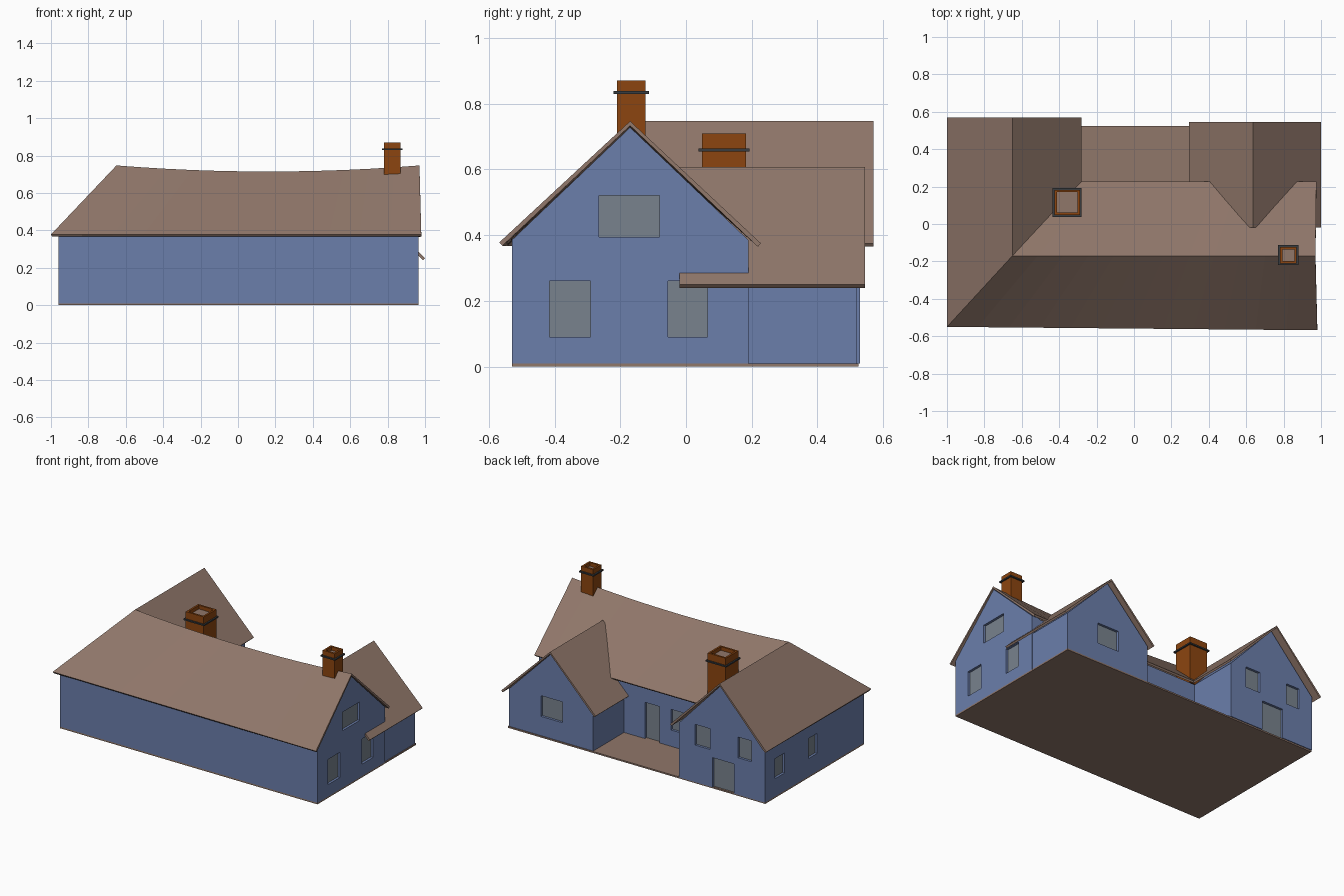
import bpy, bmesh

if "Cube" in bpy.data.objects:
    bpy.data.objects.remove(bpy.data.objects["Cube"])


def material(name, rgb):
    m = bpy.data.materials.new(name)
    m.diffuse_color = (*rgb, 1)
    m.use_nodes = True
    m.node_tree.nodes["Principled BSDF"].inputs["Base Color"].default_value = m.diffuse_color
    return m


BLUE = material("blue_wall", (0.147, 0.209, 0.407))
BROWN = material("brown_roof", (0.279, 0.184, 0.144))
BRICK = material("orange_brick", (0.262, 0.060, 0.005))
GLASS = material("grey_glass", (0.190, 0.225, 0.270))
DARK = material("dark_band", (0.04, 0.045, 0.05))


def finish(name, bm, mat):
    me = bpy.data.meshes.new(name)
    bm.to_mesh(me)
    bm.free()
    ob = bpy.data.objects.new(name, me)
    bpy.context.collection.objects.link(ob)
    me.materials.append(mat)
    return ob


def add_box(bm, lo, hi):
    vs = bmesh.ops.create_cube(bm, size=1)["verts"]
    for v in vs:
        for i in range(3):
            v.co[i] = lo[i] if v.co[i] < 0 else hi[i]
    return vs


def box(name, lo, hi, mat):
    bm = bmesh.new()
    add_box(bm, lo, hi)
    return finish(name, bm, mat)


def gable_prism(name, axis, a, b, lo, hi, z0, eave, peak, mat):
    """Gabled block running from a to b along the axis (0 = x, 1 = y)."""
    prof = [(lo, z0), (hi, z0), (hi, eave), ((lo + hi) / 2, peak), (lo, eave)]
    bm = bmesh.new()
    vs = [bm.verts.new((a, p, z) if axis == 0 else (p, a, z)) for p, z in prof]
    f = bm.faces.new(vs)
    r = bmesh.ops.extrude_face_region(bm, geom=[f])
    for v in r["geom"]:
        if isinstance(v, bmesh.types.BMVert):
            v.co[axis] = b
    bmesh.ops.recalc_face_normals(bm, faces=bm.faces)
    return finish(name, bm, mat)


# Floor plate and walls
box("floor", (-0.96, -0.53, 0), (0.965, 0.525, 0.01), BROWN)
walls = [
    box("main_walls", (-0.96, -0.53, 0.01), (0.965, 0.19, 0.38), BLUE),
    gable_prism("main_gable", 0, 0.90, 0.965, -0.53, 0.19, 0.38, 0.385, 0.728, BLUE),
    gable_prism("left_wing_walls", 1, 0.19, 0.53, -0.96, -0.32, 0.01, 0.38, 0.722, BLUE),
    gable_prism("right_wing_walls", 1, 0.19, 0.52, 0.33, 0.96, 0.01, 0.262, 0.582, BLUE),
]

# Windows and doors: axis, wall position, outward sign, span along wall, heights
OPENINGS = [
    (0, 0.965, 1, -0.415, -0.29, 0.09, 0.26),
    (0, 0.965, 1, -0.055, 0.065, 0.09, 0.26),
    (0, 0.965, 1, -0.265, -0.08, 0.395, 0.52),
    (0, -0.96, -1, 0.32, 0.42, 0.13, 0.265),
    (0, -0.96, -1, -0.03, 0.065, 0.13, 0.265),
    (1, 0.53, 1, -0.86, -0.76, 0.26, 0.40),
    (1, 0.53, 1, -0.55, -0.44, 0.26, 0.40),
    (1, 0.53, 1, -0.73, -0.57, 0.0, 0.21),
    (1, 0.52, 1, 0.56, 0.72, 0.14, 0.28),
    (1, 0.19, 1, 0.065, 0.175, 0.0, 0.255),
    (1, 0.19, 1, -0.12, -0.02, 0.12, 0.26),
]
cut, panes = bmesh.new(), bmesh.new()
for axis, pos, s, a, b, z0, z1 in OPENINGS:
    for bm, d0, d1, zb in ((cut, -0.02, 0.02, z0), (panes, -0.024, -0.016, max(z0, 0.011))):
        e0, e1 = sorted((pos + s * d0, pos + s * d1))
        if axis == 0:
            add_box(bm, (e0, a, zb), (e1, b, z1))
        else:
            add_box(bm, (a, e0, zb), (b, e1, z1))
cutter = finish("opening_cutter", cut, BLUE)
cutter.hide_render = True
cutter.hide_viewport = True
cutter.display_type = 'WIRE'
finish("window_panes", panes, GLASS)
for w in walls:
    m = w.modifiers.new("openings", 'BOOLEAN')
    m.operation = 'DIFFERENCE'
    m.solver = 'EXACT'
    m.object = cutter


def roof(name, faces):
    bm = bmesh.new()
    for f in faces:
        bm.faces.new([bm.verts.new(p) for p in f])
    bmesh.ops.remove_doubles(bm, verts=bm.verts, dist=0.0005)
    bm.normal_update()
    for f in bm.faces:
        if f.normal.z < 0:
            f.normal_flip()
    ob = finish(name, bm, BROWN)
    m = ob.modifiers.new("thickness", 'SOLIDIFY')
    m.thickness = 0.014
    m.offset = -1
    return ob


# Main roof with sagging ridge, hipped and turning into the left wing
N = 12


def lerp(a, b, t):
    return a + (b - a) * t


def ridge(t):
    return (lerp(-0.65, 0.97, t), -0.17, 0.747 - 0.13 * t * (1 - t))


def front(t):
    return (lerp(-1.0, 0.98, t), lerp(-0.55, -0.568, t), 0.378)


def rear(t):
    return (lerp(-0.28, 0.975, t), 0.228, 0.375)


slopes = []
for i in range(N):
    t, u = i / N, (i + 1) / N
    slopes += [(front(t), front(u), ridge(u), ridge(t)),
               (ridge(t), ridge(u), rear(u), rear(t))]
slopes += [(front(0), ridge(0), (-0.65, 0.57, 0.747), (-1.0, 0.57, 0.378)),
           (ridge(0), rear(0), (-0.28, 0.57, 0.375), (-0.65, 0.57, 0.747))]
roof("main_roof", slopes)

# Lower right wing roof
roof("right_wing_roof", [
    ((0.635, -0.02, 0.608), (x, -0.02, z), (x, 0.545, z), (0.635, 0.545, 0.608))
    for x, z in ((0.295, 0.265), (1.0, 0.25))])


# Chimneys: hollow brick stack, dark band and recessed cap
def chimney(name, x0, x1, y0, y1, z0, z1, band):
    bm = bmesh.new()
    add_box(bm, (x0, y0, z0), (x1, y1, z1))
    bm.normal_update()
    top = max(bm.faces, key=lambda f: f.calc_center_median().z)
    bmesh.ops.inset_region(bm, faces=[top], thickness=0.018)
    for v in bmesh.ops.extrude_face_region(bm, geom=[top])["geom"]:
        if isinstance(v, bmesh.types.BMVert):
            v.co.z -= 0.025
    bmesh.ops.delete(bm, geom=[top], context='FACES_ONLY')
    ob = finish(name, bm, BRICK)
    ob.data.materials.append(BROWN)
    for p in ob.data.polygons:
        if abs(p.normal.z) > 0.9 and abs(p.center.z - z1 + 0.025) < 0.001:
            p.material_index = 1
    g = 0.01
    bm = bmesh.new()
    # four strips round the stack
    add_box(bm, (x0 - g, y0 - g, band), (x1 + g, y0, band + 0.009))
    add_box(bm, (x0 - g, y1, band), (x1 + g, y1 + g, band + 0.009))
    add_box(bm, (x0 - g, y0, band), (x0, y1, band + 0.009))
    add_box(bm, (x1, y0, band), (x1 + g, y1, band + 0.009))
    finish(name + "_band", bm, DARK)


chimney("right_chimney", 0.78, 0.87, -0.21, -0.123, 0.66, 0.87, 0.829)
chimney("left_chimney", -0.425, -0.29, 0.048, 0.183, 0.39, 0.71, 0.654)
